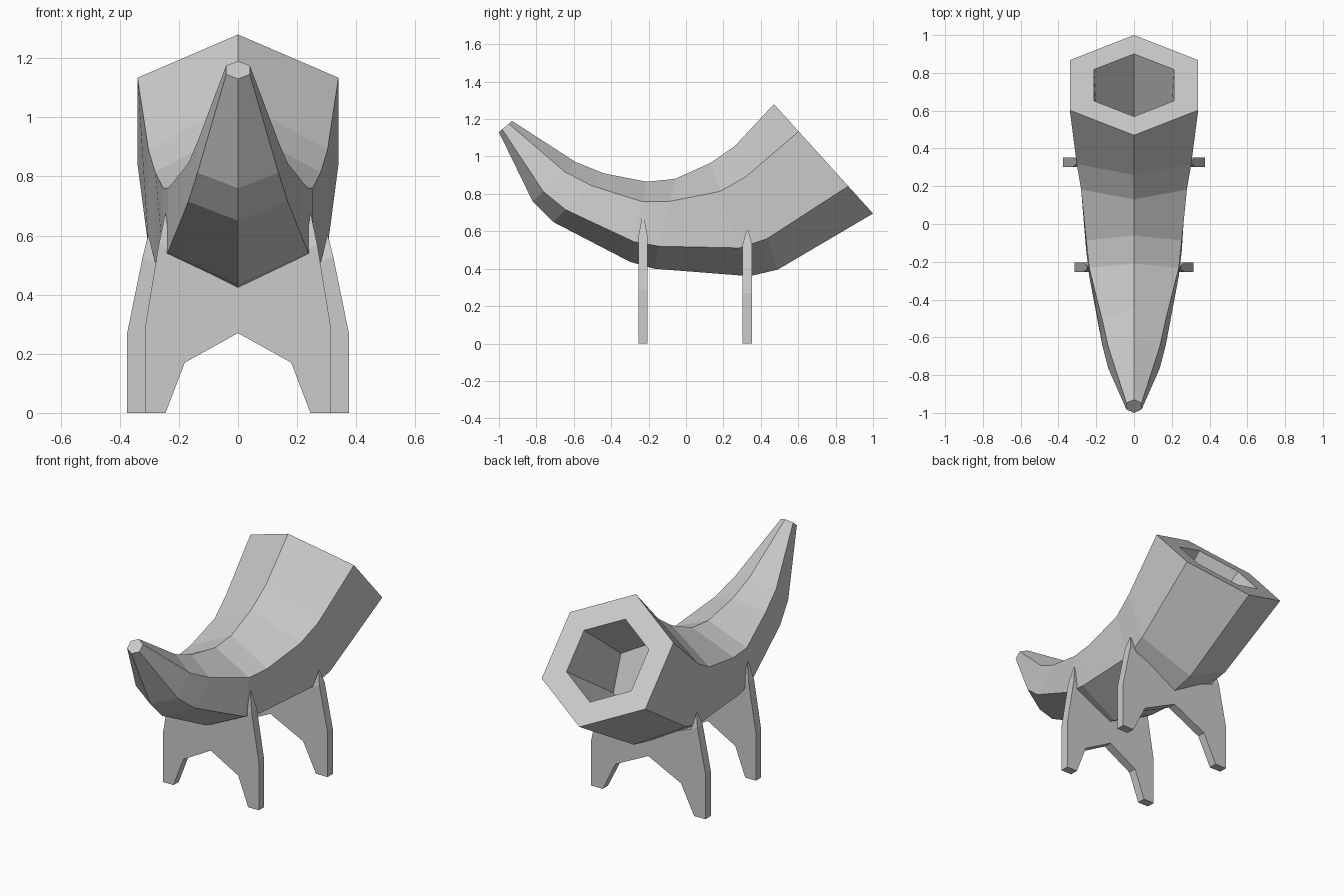
import bpy, bmesh
from mathutils import Vector

if "Cube" in bpy.data.objects:
    bpy.data.objects.remove(bpy.data.objects["Cube"])


def finish(bm, name):
    bmesh.ops.recalc_face_normals(bm, faces=bm.faces)
    mesh = bpy.data.meshes.new(name)
    bm.to_mesh(mesh)
    bm.free()
    obj = bpy.data.objects.new(name, mesh)
    bpy.context.collection.objects.link(obj)
    return obj


def hex_ring(bm, top, bottom, width, scale=1.0):
    """Six-sided section from its top and bottom (y, z) points and half width."""
    t, b = Vector((0, *top)), Vector((0, *bottom))
    mid = (t + b) / 2
    side = Vector((width, 0, 0))
    pts = [t, t.lerp(b, .25) + side, t.lerp(b, .75) + side,
           b, t.lerp(b, .75) - side, t.lerp(b, .25) - side]
    return [bm.verts.new(mid + (p - mid) * scale) for p in pts]


def bridge(bm, a, b):
    for i in range(6):
        j = (i + 1) % 6
        bm.faces.new((a[i], a[j], b[j], b[i]))


# Curved horn: sections from the tip to the mouth
sections = [
    ((-.93, 1.19), (-1.0, 1.13), .04),
    ((-.59, .97), (-.82, .76), .137),
    ((-.44, .91), (-.71, .65), .168),
    ((-.21, .865), (-.30, .437), .237),
    ((-.06, .88), (-.17, .40), .253),
    ((.13, .965), (.34, .36), .28),
    ((.26, 1.055), (.49, .395), .303),
    ((.47, 1.28), (1.0, .695), .34),
]
bm = bmesh.new()
rings = [hex_ring(bm, *s) for s in sections]
# Hollow mouth: rim, inner wall and floor
rings.append(hex_ring(bm, *sections[7], scale=.625))
rings.append(hex_ring(bm, *sections[6], scale=.625))
for a, b in zip(rings, rings[1:]):
    bridge(bm, a, b)
bm.faces.new(rings[0])
bm.faces.new(rings[-1])
finish(bm, "horn")


# Stand plates: half profile with a thinned prong tip, mirrored across x
def stand(name, y, profile, half=.025, tip_half=.005):
    bm = bmesh.new()
    sheets = []
    for s in (-1, 1):
        sheets.append([bm.verts.new((x, y + s * (tip_half if i == 6 else half), z))
                       for i, (x, z) in enumerate(profile)])
    for v in sheets:
        bm.faces.new([v[i] for i in (0, 1, 2, 3, 4, 5, 7, 8)])
        bm.faces.new([v[i] for i in (5, 6, 7)])
    f, b = sheets
    for i in range(9):
        j = (i + 1) % 9
        if i != 3:  # open on the centre line
            bm.faces.new((f[i], f[j], b[j], b[i]))
    obj = finish(bm, name)
    obj.modifiers.new("mirror", 'MIRROR').use_axis[0] = True


stand("front_stand", -.23,
      [(.315, 0), (.245, 0), (.18, .17), (0, .27), (0, .46),
       (.228, .55), (.245, .68), (.268, .57), (.315, .285)])
stand("rear_stand", .328,
      [(.375, 0), (.30, 0), (.215, .17), (0, .275), (0, .40),
       (.28, .51), (.303, .605), (.322, .53), (.375, .27)])
